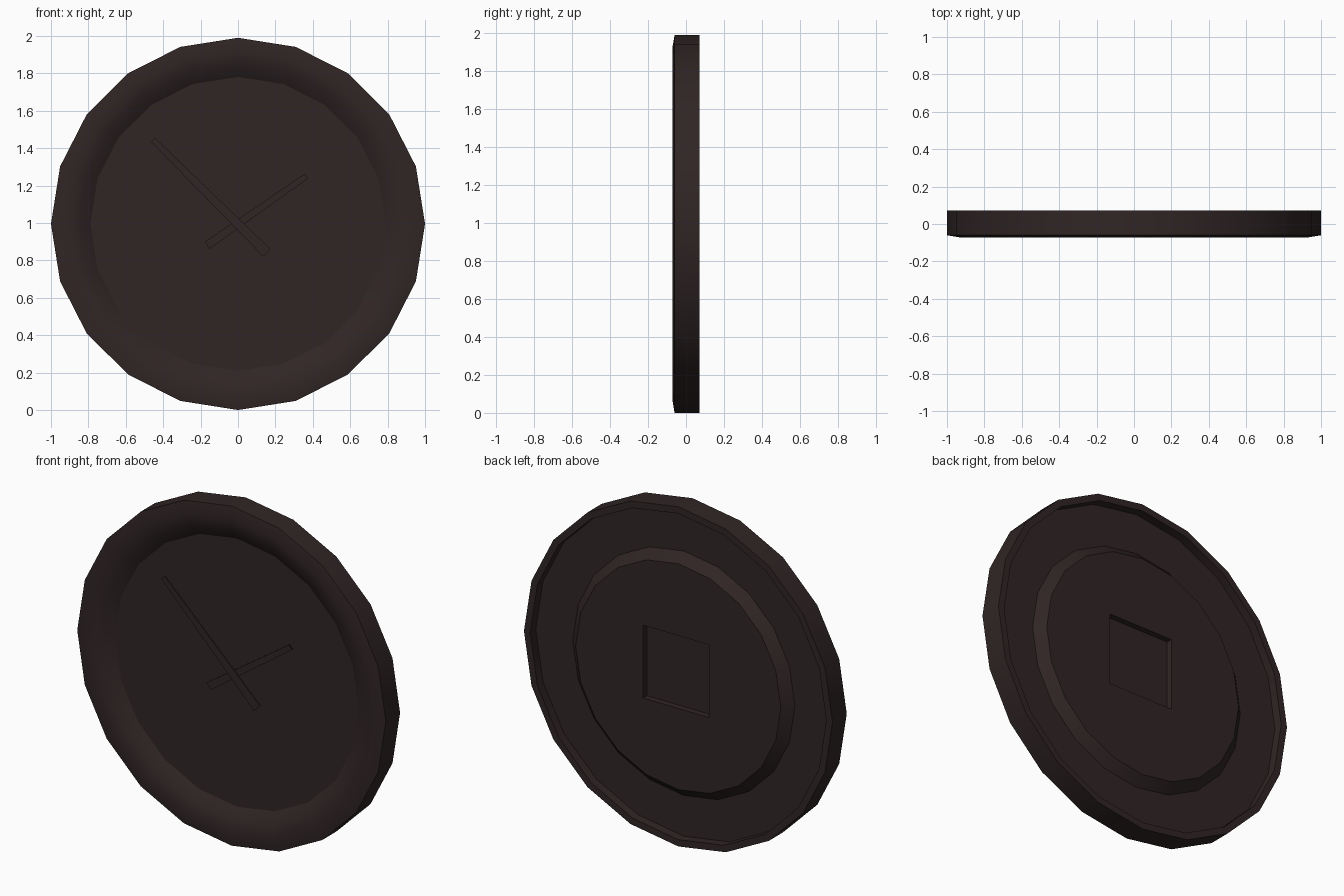
import bpy, bmesh, math
from mathutils import Vector

if "Cube" in bpy.data.objects:
    bpy.data.objects.remove(bpy.data.objects["Cube"])

SIDES = 20
CZ = 0.995

mat = bpy.data.materials.new("dark brown")
mat.diffuse_color = (0.030, 0.0185, 0.0185, 1)
mat.use_nodes = True
mat.node_tree.nodes["Principled BSDF"].inputs["Base Color"].default_value = mat.diffuse_color


def finish(bm, name, smooth=True):
    bmesh.ops.recalc_face_normals(bm, faces=bm.faces)
    me = bpy.data.meshes.new(name)
    bm.to_mesh(me)
    bm.free()
    me.materials.append(mat)
    ob = bpy.data.objects.new(name, me)
    bpy.context.collection.objects.link(ob)
    if smooth:
        bpy.ops.object.select_all(action='DESELECT')
        ob.select_set(True)
        bpy.context.view_layer.objects.active = ob
        bpy.ops.object.shade_smooth_by_angle(angle=math.radians(30))
    return ob


def ring(bm, r, y):
    return [bm.verts.new((r * math.sin(2 * math.pi * i / SIDES), y,
                          CZ + r * 0.995 * math.cos(2 * math.pi * i / SIDES)))
            for i in range(SIDES)]


def bridge(bm, a, b):
    n = len(a)
    for i in range(n):
        bm.faces.new((a[i], a[(i + 1) % n], b[(i + 1) % n], b[i]))


def loop_edges(bm, vs):
    return [bm.edges.get((v, vs[(i + 1) % len(vs)])) or
            bm.edges.new((v, vs[(i + 1) % len(vs)])) for i, v in enumerate(vs)]


# Clock case: dial, curved rim, outer wall, back groove, raised back plate
bm = bmesh.new()
profile = [(0.79, -0.01), (0.85, -0.05), (0.93, -0.072), (1.0, -0.06),
           (1.0, 0.072), (0.96, 0.072), (0.96, 0.02), (0.72, 0.02), (0.665, 0.072)]
rings = [ring(bm, r, y) for r, y in profile]
for a, b in zip(rings, rings[1:]):
    bridge(bm, a, b)
bm.faces.new(rings[0])

# Square battery recess in the back plate
h, sx, sz = 0.213, 0.015, 1.022
corners = [(-h, -h), (h, -h), (h, h), (-h, h)]
top, floor = ([bm.verts.new((sx + x, y, sz + z)) for x, z in corners]
              for y in (0.072, 0.037))
edges = loop_edges(bm, rings[-1]) + loop_edges(bm, top)
bmesh.ops.triangle_fill(bm, edges=edges, use_beauty=True, normal=Vector((0, 1, 0)))
bridge(bm, top, floor)
bm.faces.new(floor)
finish(bm, "clock_case")


# Tapered hands
def hand(name, tip, tail, w_tip, w_tail, y0, y1):
    bm = bmesh.new()
    a, b = Vector((tip[0], 0, tip[1])), Vector((tail[0], 0, tail[1]))
    d = (b - a).normalized()
    n = Vector((-d.z, 0, d.x))
    pts = [a + n * w_tip / 2, b + n * w_tail / 2, b - n * w_tail / 2, a - n * w_tip / 2]
    front, back = ([bm.verts.new(p + Vector((0, y, 0))) for p in pts] for y in (y0, y1))
    bridge(bm, front, back)
    bm.faces.new(front)
    bm.faces.new(back)
    finish(bm, name, False)


hand("minute_hand", (-0.455, 1.445), (0.155, 0.84), 0.03, 0.055, -0.046, -0.038)
hand("hour_hand", (0.365, 1.25), (-0.165, 0.88), 0.03, 0.045, -0.036, -0.028)

# Small spindle joining the hands to the dial
bm = bmesh.new()
a, b = ([bm.verts.new((0.015 * math.cos(i * math.pi / 4), y, CZ + 0.015 * math.sin(i * math.pi / 4)))
         for i in range(8)] for y in (-0.045, -0.01))
bridge(bm, a, b)
bm.faces.new(a)
finish(bm, "spindle", False)
